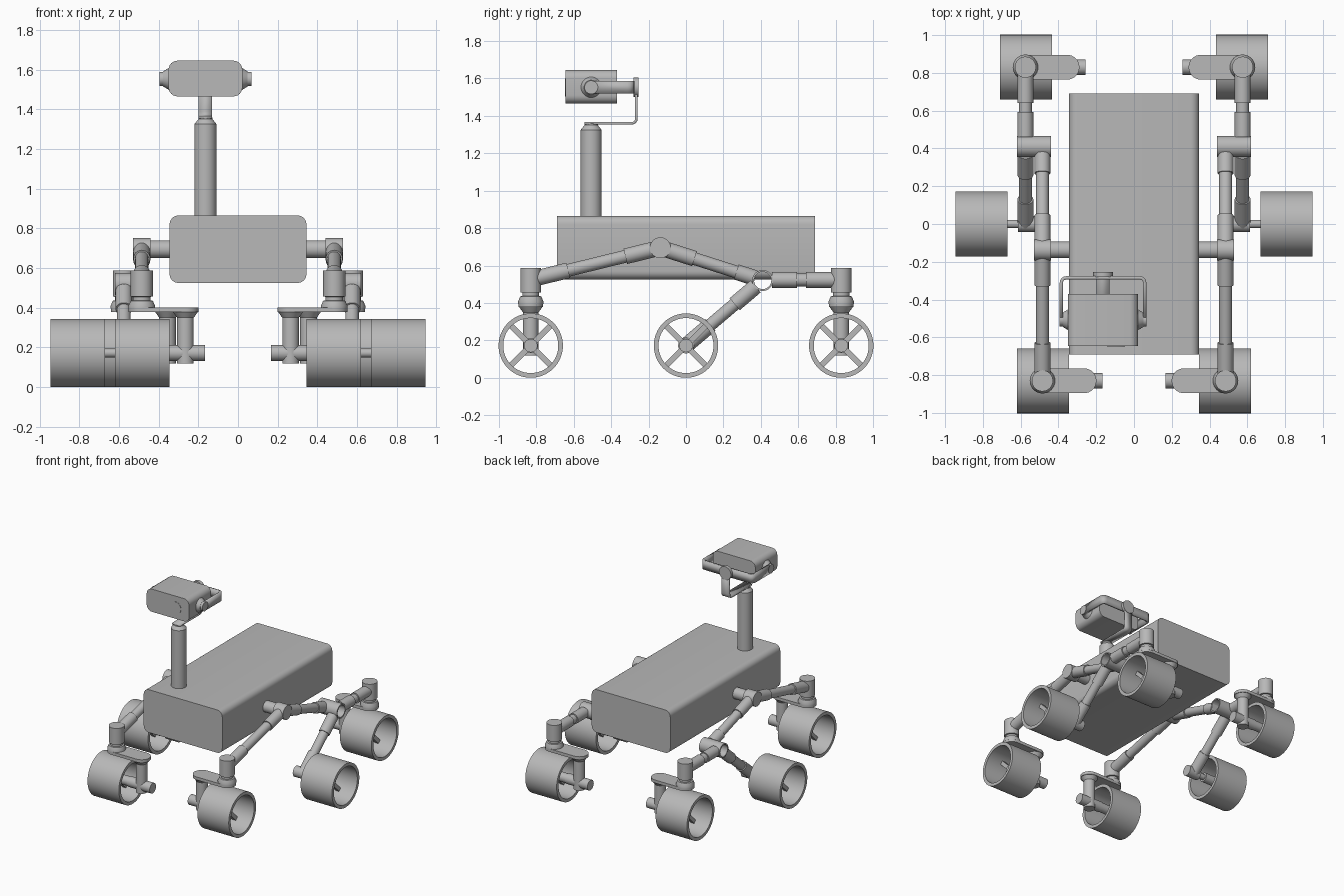
import bpy, bmesh
from math import cos, sin, pi, radians
from mathutils import Vector, Matrix

cube = bpy.data.objects.get("Cube")
if cube:
    bpy.data.objects.remove(cube, do_unlink=True)

grey = bpy.data.materials.new("plain grey")
grey.use_nodes = True
colour = (0.48, 0.48, 0.48, 1)
grey.diffuse_color = colour
grey.node_tree.nodes["Principled BSDF"].inputs["Base Color"].default_value = colour


def finish(name, bm):
    """Turn a bmesh into a grey object with sharp edges kept."""
    bmesh.ops.recalc_face_normals(bm, faces=bm.faces)
    mesh = bpy.data.meshes.new(name)
    bm.to_mesh(mesh)
    bm.free()
    mesh.materials.append(grey)
    ob = bpy.data.objects.new(name, mesh)
    bpy.context.collection.objects.link(ob)
    bpy.ops.object.select_all(action="DESELECT")
    bpy.context.view_layer.objects.active = ob
    ob.select_set(True)
    bpy.ops.object.shade_smooth_by_angle(angle=radians(30))
    return ob


def lathe(name, start, direction, profile, closed=False, n=40):
    """Spin (radius, distance) pairs about an axis; closed makes a ring section."""
    bm = bmesh.new()
    turn = Vector((0, 0, 1)).rotation_difference(Vector(direction)).to_matrix()
    rings = [[bm.verts.new(Vector(start) + turn @ Vector(
        (r * cos(2 * pi * i / n), r * sin(2 * pi * i / n), d))) for i in range(n)]
        for r, d in profile]
    pairs = list(zip(rings, rings[1:]))
    if closed:
        pairs.append((rings[-1], rings[0]))
    else:
        bm.faces.new(rings[0])
        bm.faces.new(rings[-1])
    for a, b in pairs:
        for i in range(n):
            j = (i + 1) % n
            bm.faces.new((a[i], a[j], b[j], b[i]))
    return finish(name, bm)


def rod(name, a, b, r, r2=None):
    d = Vector(b) - Vector(a)
    return lathe(name, a, d, [(r, 0), (r if r2 is None else r2, d.length)])


def box(name, lo, hi, bevel):
    """Box whose four edges along y are rounded."""
    lo, hi = Vector(lo), Vector(hi)
    bm = bmesh.new()
    bmesh.ops.create_cube(bm, size=1)
    bmesh.ops.transform(bm, verts=bm.verts, matrix=Matrix.Translation(
        (lo + hi) / 2) @ Matrix.Diagonal((*(hi - lo), 1)))
    edges = [e for e in bm.edges if abs(e.verts[0].co.y - e.verts[1].co.y) > 0.1]
    bmesh.ops.bevel(bm, geom=edges, offset=bevel, segments=6, profile=0.5, affect="EDGES")
    return finish(name, bm)


def ribbon(name, path, across, thickness, bend):
    """Flat strip bent along a path, with rounded corners."""
    path, across = [Vector(p) for p in path], Vector(across)
    pts = [path[0]]
    for p, q, r in zip(path, path[1:], path[2:]):
        a, b = q + (p - q).normalized() * bend, q + (r - q).normalized() * bend
        pts += [a.lerp(q, t / 4).lerp(q.lerp(b, t / 4), t / 4) for t in range(5)]
    pts.append(path[-1])
    bm = bmesh.new()
    rows = [(bm.verts.new(p - across / 2), bm.verts.new(p + across / 2)) for p in pts]
    for a, b in zip(rows, rows[1:]):
        bm.faces.new((a[0], a[1], b[1], b[0]))
    ob = finish(name, bm)
    mod = ob.modifiers.new("thickness", "SOLIDIFY")
    mod.thickness, mod.offset = thickness, 0
    return ob


def sleeved_arm(name, a, b, first, last):
    """Thin tube with a thicker sleeve over each end (fractions of its length)."""
    a, b = Vector(a), Vector(b)
    rod(name + "_tube", a, b, 0.034)
    rod(name + "_start_sleeve", a, a.lerp(b, first), 0.042)
    rod(name + "_end_sleeve", a.lerp(b, last), b, 0.042)


def wheel(name, side, inner, y):
    """Open drum with a hub and four diagonal spokes."""
    out, c, w = (side, 0, 0), Vector((side * inner, y, 0.172)), 0.275
    lathe(name + "_rim", c, out, [(0.172, 0), (0.172, w), (0.147, w), (0.147, 0)],
          closed=True, n=64)
    lathe(name + "_hub", c, out, [(0.036, 0), (0.036, w * 0.6)])
    bm = bmesh.new()
    for sign in (-1, 1):
        bmesh.ops.create_cube(bm, size=1, matrix=Matrix.Translation(
            c + Vector((side * w / 2, 0, 0))) @ Matrix.Rotation(sign * pi / 4, 4, "X")
            @ Matrix.Diagonal((0.03, 0.3, 0.03, 1)))
    finish(name + "_spokes", bm)


def corner(name, side, x, y):
    """Steering column, overhanging plate, drop leg and motor of an end wheel."""
    up, end = (0, 0, 1), x - 0.22
    wheel(name + "_wheel", side, x - 0.14, y)
    lathe(name + "_steering", (side * x, y, 0), up,
          [(0.067, 0.395), (0.067, 0.41), (0.056, 0.435), (0.045, 0.437),
           (0.045, 0.455), (0.056, 0.457), (0.056, 0.587)])
    bm = bmesh.new()
    loop = []
    for cx, start in ((x, -pi / 2), (end, pi / 2)):
        for i in range(17):
            t = start + pi * i / 16
            loop.append(bm.verts.new((side * (cx + 0.066 * cos(t)), y + 0.066 * sin(t), 0.378)))
    face = bm.faces.new(loop)
    top = bmesh.ops.extrude_face_region(bm, geom=[face])["geom"]
    bmesh.ops.translate(bm, vec=(0, 0, 0.024),
                        verts=[g for g in top if isinstance(g, bmesh.types.BMVert)])
    finish(name + "_plate", bm)
    lathe(name + "_leg", (side * end, y, 0), up,
          [(0.042, 0.12), (0.042, 0.35), (0.062, 0.378)])
    rod(name + "_motor", (side * (x - 0.318), y, 0.172), (side * (x - 0.12), y, 0.172), 0.04)


# Body
box("body", (-0.345, -0.69, 0.525), (0.345, 0.69, 0.865), 0.045)

# Wheels and suspension, one set per side
for side, label in ((1, "left"), (-1, "right")):
    def at(x, y, z):
        return (side * x, y, z)

    corner(label + "_front", side, 0.485, -0.83)
    corner(label + "_rear", side, 0.575, 0.83)
    wheel(label + "_middle_wheel", side, 0.67, 0)

    # Rocker: front arm and rear arm meeting at the body pivot
    pivot = at(0.485, -0.137, 0.695)
    rod(label + "_body_stub", at(0.33, -0.137, 0.695), pivot, 0.044)
    rod(label + "_rocker_hub", at(0.44, -0.137, 0.695), at(0.53, -0.137, 0.695), 0.056)
    sleeved_arm(label + "_rocker_front", at(0.485, -0.83, 0.525), pivot, 0.29, 0.73)
    sleeved_arm(label + "_rocker_rear", pivot, at(0.485, 0.37, 0.533), 0.36, 0.8)

    # Bogie: hollow pivot with a rear arm and a middle arm
    lathe(label + "_bogie_pivot", at(0.44, 0.41, 0.52), (side, 0, 0),
          [(0.056, 0), (0.056, 0.18), (0.046, 0.18), (0.046, 0)], closed=True)
    sleeved_arm(label + "_bogie_rear", at(0.575, 0.46, 0.523), at(0.575, 0.83, 0.523), 0.36, 0.49)
    sleeved_arm(label + "_bogie_middle", at(0.575, 0.372, 0.488), at(0.575, 0, 0.172), 0.3, 0.65)
    rod(label + "_middle_motor", at(0.51, 0, 0.172), at(0.615, 0, 0.172), 0.042)
    rod(label + "_middle_axle", at(0.6, 0, 0.172), at(0.7, 0, 0.172), 0.022)

# Mast and hanger strip
mx, my, cz = -0.164, -0.507, 1.553
lathe("mast", (mx, my, 0), (0, 0, 1),
      [(0.056, 0.85), (0.056, 1.325), (0.036, 1.35), (0.036, 1.358)])
ribbon("mast_hanger", [(mx, my - 0.035, 1.36), (mx, -0.265, 1.36), (mx, -0.265, cz)],
       (0.068, 0, 0), 0.014, 0.03)
rod("hanger_disc", (mx, -0.255, cz), (mx, -0.28, cz), 0.052)

# Camera head in its yoke
box("camera_head", (-0.35, -0.645, 1.465), (0.022, -0.37, 1.645), 0.045)
rod("camera_lens", (-0.096, -0.6, cz), (-0.096, -0.648, cz), 0.048)
ribbon("camera_yoke", [(mx - 0.221, my, cz), (mx - 0.221, -0.285, cz),
                       (mx + 0.221, -0.285, cz), (mx + 0.221, my, cz)],
       (0, 0, 0.068), 0.018, 0.03)
for s in (-1, 1):
    rod("yoke_pivot", (mx + s * 0.18, my, cz), (mx + s * 0.213, my, cz), 0.058, 0.038)
    rod("yoke_end", (mx + s * 0.212, my, cz), (mx + s * 0.231, my, cz), 0.036)
